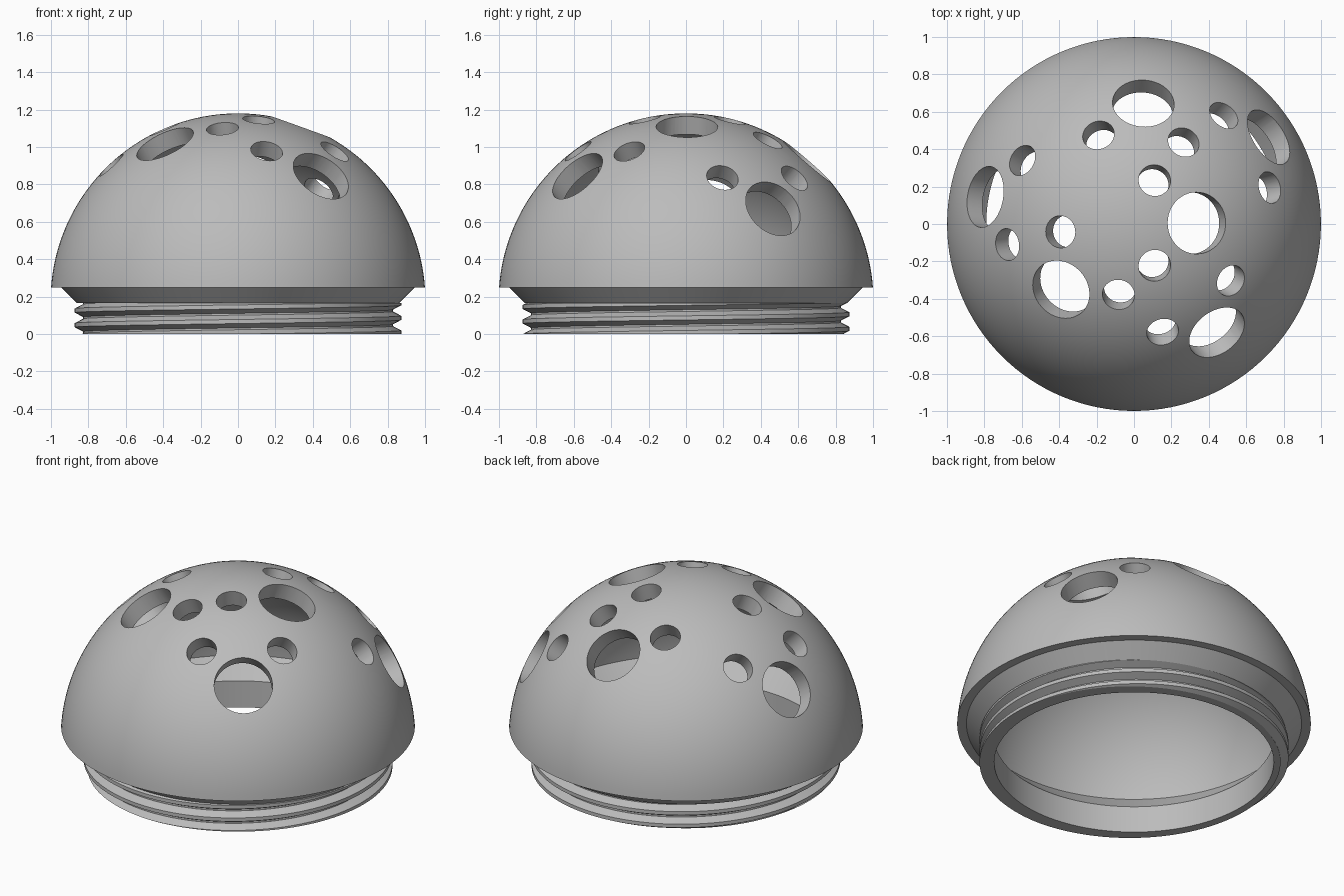
import bpy, bmesh, math
from mathutils import Vector

if "Cube" in bpy.data.objects:
    bpy.data.objects.remove(bpy.data.objects["Cube"])

grey = bpy.data.materials.new("plain_grey")
grey.use_nodes = True
grey.diffuse_color = (0.5, 0.5, 0.5, 1)
grey.node_tree.nodes["Principled BSDF"].inputs["Base Color"].default_value = (0.5, 0.5, 0.5, 1)

CENTRE = 0.178               # height of the dome's sphere centre
R_OUT, R_IN = 1.002, 0.902   # outer and inner shell radii
NECK_TOP, NECK_IN = 0.165, 0.79


def finish(name, bm):
    bmesh.ops.remove_doubles(bm, verts=bm.verts, dist=1e-5)
    bmesh.ops.dissolve_degenerate(bm, edges=bm.edges, dist=1e-6)
    bmesh.ops.recalc_face_normals(bm, faces=bm.faces)
    mesh = bpy.data.meshes.new(name)
    bm.to_mesh(mesh)
    bm.free()
    mesh.materials.append(grey)
    obj = bpy.data.objects.new(name, mesh)
    bpy.context.collection.objects.link(obj)
    return obj


def ring_sweep(name, column, steps):
    """Sweep a closed (radius, z) loop around z; the loop may vary with the turn."""
    bm = bmesh.new()
    columns = []
    for i in range(steps + 1):
        a = math.tau * i / steps
        columns.append([bm.verts.new((r * math.cos(a), r * math.sin(a), z))
                        for r, z in column(i / steps)])
    for left, right in zip(columns, columns[1:]):
        for k in range(len(left)):
            n = (k + 1) % len(left)
            bm.faces.new((left[k], right[k], right[n], left[n]))
    return finish(name, bm)


def arc(radius, z_start, count):
    """Quarter arc from a given height up to the pole."""
    low = math.asin((z_start - CENTRE) / radius)
    angles = [low + (math.pi / 2 - low) * i / count for i in range(count + 1)]
    pts = [(radius * math.cos(t), CENTRE + radius * math.sin(t)) for t in angles]
    pts[-1] = (0, CENTRE + radius)
    return pts


# Hollow dome with a flat lip and a sloped shoulder
dome_profile = ([(NECK_IN, NECK_TOP), (0.862, NECK_TOP), (0.947, 0.25)]
                + arc(R_OUT, 0.25, 40) + arc(R_IN, 0.275, 40)[::-1])
dome = ring_sweep("dome", lambda t: dome_profile, 128)

# Round holes, drilled towards the sphere centre: (x, y) of each rim centre
big_holes = [(0.05, 0.645), (0.72, 0.465), (0.335, 0.005),
             (0.443, -0.58), (-0.39, -0.35), (-0.795, 0.145)]
small_holes = [(-0.19, 0.475), (0.265, 0.437), (0.48, 0.58), (0.725, 0.195),
               (0.11, 0.233), (0.11, -0.222), (0.517, -0.303), (0.153, -0.577),
               (-0.083, -0.378), (-0.393, -0.042), (-0.677, -0.11), (-0.597, 0.34)]
bm = bmesh.new()
for radius, holes in ((0.165, big_holes), (0.086, small_holes)):
    reach = math.sqrt(R_OUT ** 2 - radius ** 2)
    for x, y in holes:
        axis = Vector((x, y, math.sqrt(reach ** 2 - x * x - y * y))).normalized()
        made = bmesh.ops.create_cone(bm, cap_ends=True, segments=48,
                                     radius1=radius, radius2=radius, depth=0.36)
        turn = axis.to_track_quat('Z', 'Y').to_matrix()
        bmesh.ops.rotate(bm, verts=made["verts"], matrix=turn)
        bmesh.ops.translate(bm, verts=made["verts"], vec=axis + Vector((0, 0, CENTRE)))
cutter = finish("hole_cutter", bm)
cutter.hide_render = True

drill = dome.modifiers.new("holes", 'BOOLEAN')
drill.operation = 'DIFFERENCE'
drill.solver = 'EXACT'
drill.object = cutter
bpy.context.view_layer.objects.active = dome
bpy.ops.object.modifier_apply(modifier=drill.name)
bpy.data.objects.remove(cutter)

# Threaded neck: root, flank, crest and flank repeat along a helix
PITCH, ROOT, CREST = 0.078, 0.828, 0.873
STAGES = [(0.0, ROOT), (0.12, ROOT), (0.42, CREST), (0.7, CREST), (1.0, ROOT)]


def thread_radius(z, turn):
    f = (z / PITCH - turn) % 1.0
    for (f0, r0), (f1, r1) in zip(STAGES, STAGES[1:]):
        if f <= f1:
            return r0 + (r1 - r0) * (f - f0) / (f1 - f0)


def neck_column(t):
    turn = t + 0.55
    heights = [0.0]
    for k in range(-3, 4):
        for f, _ in STAGES[:-1]:
            heights.append(min(max((k + f + turn) * PITCH, 0.0), NECK_TOP))
    heights.append(NECK_TOP)
    return ([(NECK_IN, 0.0)] + [(thread_radius(z, turn), z) for z in heights]
            + [(NECK_IN, NECK_TOP)])


neck = ring_sweep("threaded_neck", neck_column, 128)

# Smooth curved surfaces, crisp rims
for obj, angle in ((dome, 30), (neck, 20)):
    bpy.ops.object.select_all(action='DESELECT')
    obj.select_set(True)
    bpy.context.view_layer.objects.active = obj
    bpy.ops.object.shade_smooth_by_angle(angle=math.radians(angle))
